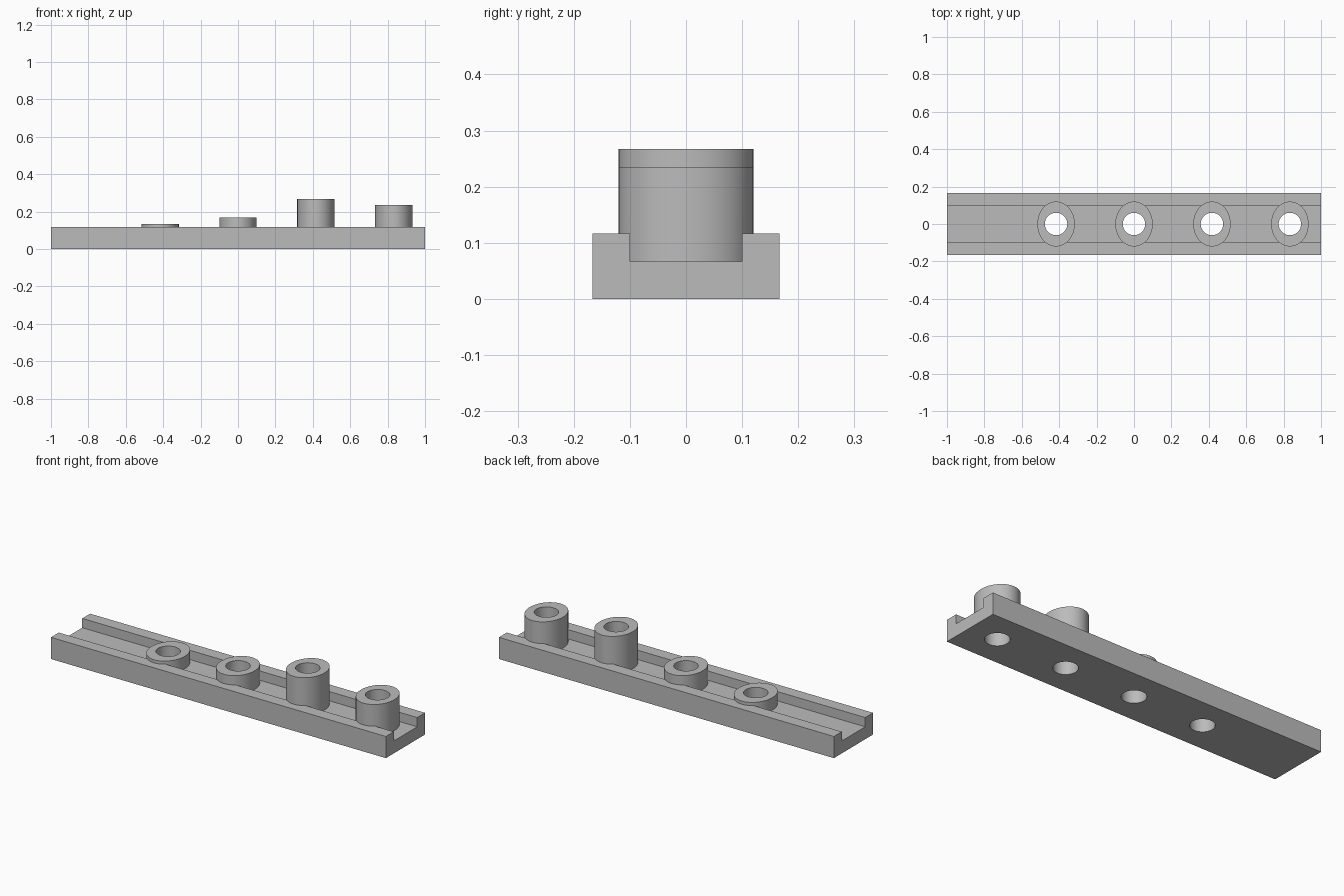
import bpy, bmesh, math
from mathutils import Matrix

cube = bpy.data.objects.get("Cube")
if cube:
    bpy.data.objects.remove(cube, do_unlink=True)

LENGTH, HALF_WIDTH, HEIGHT = 2.0, 0.167, 0.117
CHANNEL_HALF, CHANNEL_FLOOR = 0.1, 0.067
POST_RX, POST_RY, HOLE_R = 0.1, 0.12, 0.06
SPACING = 0.4167
POST_TOPS = [0.134, 0.167, 0.267, 0.234]

grey = bpy.data.materials.new("light_grey")
grey.use_nodes = True
colour = (0.5, 0.5, 0.5, 1)
grey.diffuse_color = colour
grey.node_tree.nodes["Principled BSDF"].inputs["Base Color"].default_value = colour


def make_object(name, bm):
    bmesh.ops.recalc_face_normals(bm, faces=bm.faces)
    mesh = bpy.data.meshes.new(name)
    bm.to_mesh(mesh)
    bm.free()
    mesh.materials.append(grey)
    obj = bpy.data.objects.new(name, mesh)
    bpy.context.collection.objects.link(obj)
    return obj


def elliptic_cylinder(name, x, rx, ry, bottom, top):
    bm = bmesh.new()
    place = Matrix.Translation((x, 0, (bottom + top) / 2)) @ Matrix.Diagonal((rx, ry, top - bottom, 1))
    bmesh.ops.create_cone(bm, cap_ends=True, segments=64, radius1=1, radius2=1, depth=1, matrix=place)
    return make_object(name, bm)


def combine(target, tool, operation):
    mod = target.modifiers.new(tool.name, "BOOLEAN")
    mod.operation, mod.object, mod.solver = operation, tool, "EXACT"
    bpy.context.view_layer.objects.active = target
    bpy.ops.object.modifier_apply(modifier=mod.name)
    bpy.data.objects.remove(tool, do_unlink=True)


# Channelled rail, extruded along x from its end profile
half = [(CHANNEL_HALF, CHANNEL_FLOOR), (CHANNEL_HALF, HEIGHT), (HALF_WIDTH, HEIGHT), (HALF_WIDTH, 0)]
profile = half + [(-y, z) for y, z in reversed(half)]
bm = bmesh.new()
end = bm.faces.new([bm.verts.new((-LENGTH / 2, y, z)) for y, z in profile])
side = bmesh.ops.extrude_face_region(bm, geom=[end], use_keep_orig=True)
verts = [v for v in side["geom"] if isinstance(v, bmesh.types.BMVert)]
bmesh.ops.translate(bm, verts=verts, vec=(LENGTH, 0, 0))
rail = make_object("channel_rail_with_posts", bm)

# Oval posts of stepped height, each bored through to the underside
for i, top in enumerate(POST_TOPS):
    x = (i - 1) * SPACING
    combine(rail, elliptic_cylinder("post", x, POST_RX, POST_RY, CHANNEL_FLOOR / 2, top), "UNION")
    combine(rail, elliptic_cylinder("bore", x, HOLE_R, HOLE_R, -0.1, top + 0.1), "DIFFERENCE")

# Smooth round walls, crisp edges
bpy.ops.object.select_all(action="DESELECT")
rail.select_set(True)
bpy.context.view_layer.objects.active = rail
bpy.ops.object.shade_smooth_by_angle(angle=math.radians(30))
